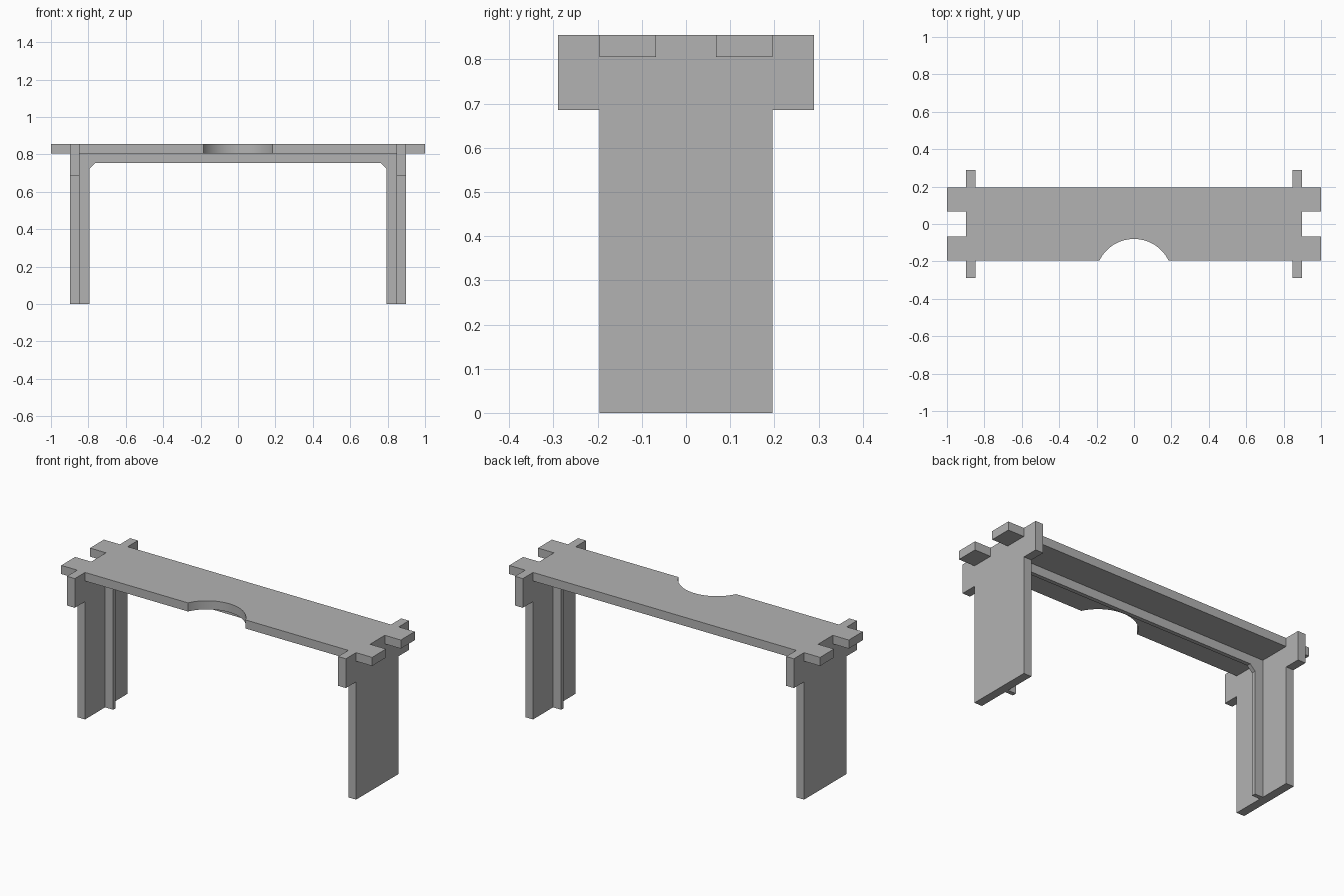
import bpy, bmesh, math
from mathutils import Vector

cube = bpy.data.objects.get("Cube")
if cube:
    bpy.data.objects.remove(cube, do_unlink=True)

# Single flat grey for every panel
GREY = (0.45, 0.45, 0.45, 1.0)
grey = bpy.data.materials.new("plain grey")
grey.use_nodes = True
grey.diffuse_color = GREY
grey.node_tree.nodes["Principled BSDF"].inputs["Base Color"].default_value = GREY

# Shared dimensions
TOP, UNDER = 0.855, 0.805
HALF_DEPTH = 0.196
LEG_IN, LEG_OUT = 0.847, 0.897


def panel(name, profile, to_3d, extrude):
    """Extrude a flat outline into a panel."""
    bm = bmesh.new()
    face = bm.faces.new([bm.verts.new(to_3d(a, b)) for a, b in profile])
    side = bmesh.ops.extrude_face_region(bm, geom=[face])["geom"]
    moved = [v for v in side if isinstance(v, bmesh.types.BMVert)]
    bmesh.ops.translate(bm, verts=moved, vec=Vector(extrude))
    bmesh.ops.recalc_face_normals(bm, faces=bm.faces)
    mesh = bpy.data.meshes.new(name)
    bm.to_mesh(mesh)
    bm.free()
    mesh.materials.append(grey)
    obj = bpy.data.objects.new(name, mesh)
    bpy.context.collection.objects.link(obj)
    return obj


def mirrored(half):
    """Complete a half outline by reflecting its first coordinate."""
    return half + [(-a, b) for a, b in reversed(half)]


# Seat board: end notches, and a round scoop in the front edge
chord, sag = 0.185, 0.116
radius = (chord ** 2 + sag ** 2) / (2 * sag)
centre_y = -HALF_DEPTH + sag - radius
spread = math.asin(chord / radius)
steps = 32
scoop = [(radius * math.sin(t), centre_y + radius * math.cos(t))
         for t in (spread * (2 * i / steps - 1) for i in range(steps + 1))]
notch = 0.068
right_end = [(1, -HALF_DEPTH), (1, -notch), (LEG_OUT, -notch),
             (LEG_OUT, notch), (1, notch), (1, HALF_DEPTH)]
left_end = [(-x, y) for x, y in reversed(right_end)]
seat = panel("seat", scoop + right_end + left_end,
             lambda x, y: (x, y, UNDER), (0, 0, TOP - UNDER))
bpy.ops.object.select_all(action='DESELECT')
seat.select_set(True)
bpy.context.view_layer.objects.active = seat
bpy.ops.object.shade_smooth_by_angle(angle=math.radians(30))

# Legs: broad boards with ears that hook up around the seat
leg_half = [(HALF_DEPTH, 0), (HALF_DEPTH, 0.685), (0.29, 0.685),
            (0.29, TOP), (HALF_DEPTH, TOP), (HALF_DEPTH, UNDER)]
# The seat edge meets the ear, so the board and ears are separate outlines
board = mirrored([leg_half[0], leg_half[-1]])
ear = leg_half[1:5]
for name, sx in (("left", 1), ("right", -1)):
    def place(y, z, sx=sx):
        return (sx * LEG_IN, y, z)
    push = (sx * (LEG_OUT - LEG_IN), 0, 0)
    panel(name + "_leg", board, place, push)
    panel(name + "_front_ear", [(-y, z) for y, z in ear], place, push)
    panel(name + "_back_ear", ear, place, push)

# Thin stiffening rib running under the seat and down both legs
inner, low, bevel = 0.795, 0.754, 0.032
rib_half = [(inner - bevel, low), (inner, low - bevel), (inner, 0),
            (LEG_IN, 0), (LEG_IN, UNDER)]
panel("stiffening_rib", mirrored(rib_half),
      lambda x, z: (x, -0.012, z), (0, 0.024, 0))
